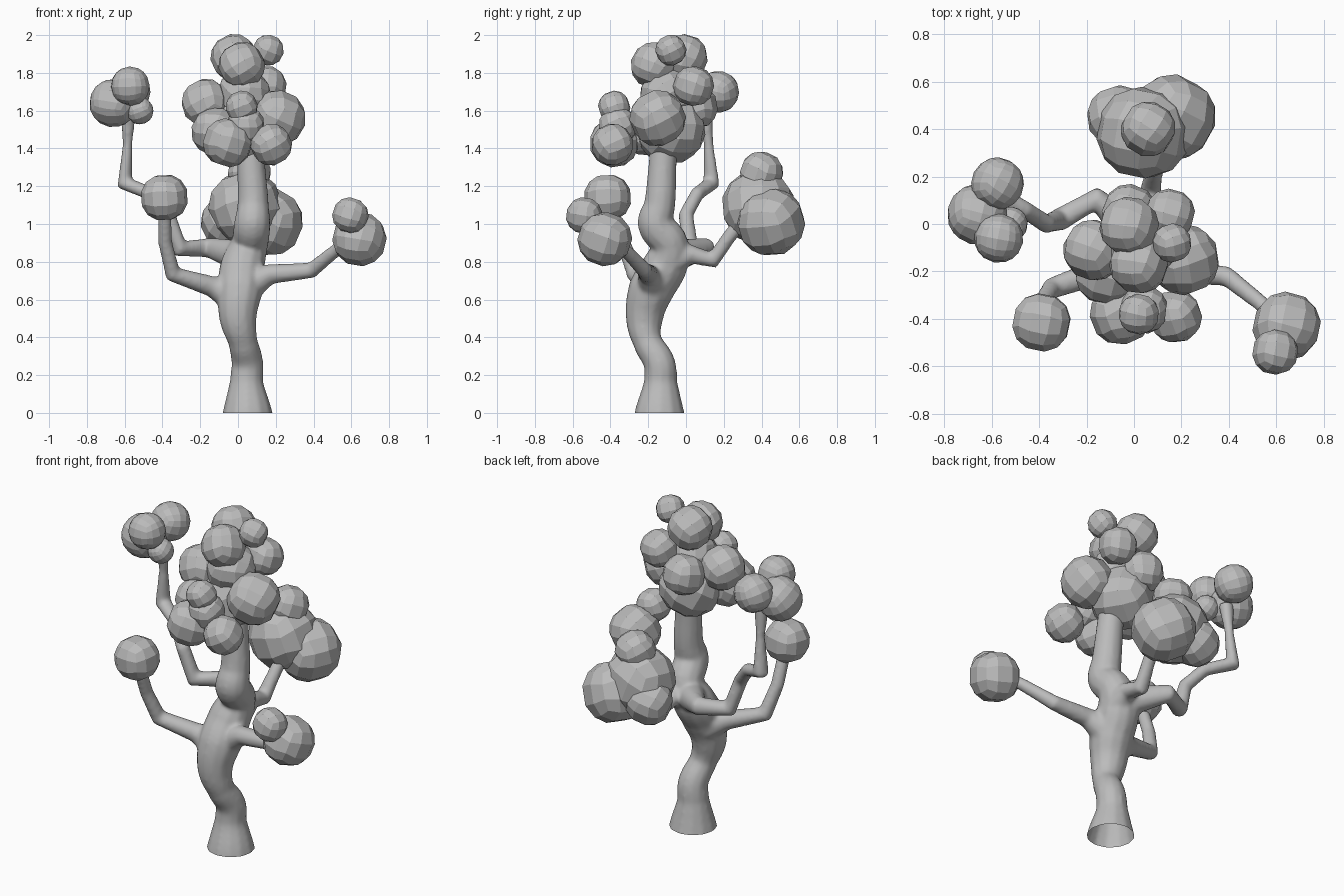
import bpy, bmesh, math, random
from mathutils import Matrix, Euler

cube = bpy.data.objects.get("Cube")
if cube:
    bpy.data.objects.remove(cube)

random.seed(4)
scene = bpy.context.scene

grey = bpy.data.materials.new("plain_grey")
grey.use_nodes = True
grey.diffuse_color = (0.5, 0.5, 0.5, 1)
grey.node_tree.nodes["Principled BSDF"].inputs["Base Color"].default_value = (0.5, 0.5, 0.5, 1)


def add_tube(bm, points, handles):
    """Add a capped tapering tube through (x, y, z, radius) points."""
    curve = bpy.data.curves.new("limb_path", "CURVE")
    curve.dimensions = "3D"
    curve.bevel_depth = 1
    curve.bevel_resolution = 4
    curve.resolution_u = 6
    curve.use_fill_caps = True
    spline = curve.splines.new("BEZIER")
    spline.bezier_points.add(len(points) - 1)
    for knot, (x, y, z, r) in zip(spline.bezier_points, points):
        knot.co = (x, y, z)
        knot.radius = r
        knot.handle_left_type = knot.handle_right_type = handles
    helper = bpy.data.objects.new("limb_helper", curve)
    scene.collection.objects.link(helper)
    bpy.context.view_layer.update()
    mesh = bpy.data.meshes.new_from_object(helper.evaluated_get(bpy.context.evaluated_depsgraph_get()))
    bm.from_mesh(mesh)
    bpy.data.objects.remove(helper)
    bpy.data.meshes.remove(mesh)


def add_foliage(name, balls, cuts=2, turn=1.0):
    """Clump of faceted balls, each a subdivided cube pushed out to a sphere."""
    bm = bmesh.new()
    for x, y, z, r in balls:
        ball = bmesh.new()
        bmesh.ops.create_cube(ball, size=2)
        bmesh.ops.subdivide_edges(ball, edges=ball.edges[:], cuts=cuts, use_grid_fill=True)
        for v in ball.verts:
            v.co = v.co.normalized() * r * 1.04
        spin = Euler([random.uniform(-0.6, 0.6) * turn for _ in range(3)]).to_matrix().to_4x4()
        ball.transform(Matrix.Translation((x, y, z)) @ spin)
        part = bpy.data.meshes.new("ball")
        ball.to_mesh(part)
        ball.free()
        bm.from_mesh(part)
        bpy.data.meshes.remove(part)
    mesh = bpy.data.meshes.new(name)
    bm.to_mesh(mesh)
    bm.free()
    mesh.materials.append(grey)
    scene.collection.objects.link(bpy.data.objects.new(name, mesh))


# Winding trunk, then the four angular branches
trunk = [(.05, -.14, -.06, .145), (.05, -.14, 0, .134), (.045, -.135, .17, .088), (.05, -.14, .26, .085),
         (.025, -.205, .38, .078), (0, -.22, .5, .1), (.01, -.185, .65, .122), (.025, -.11, .78, .12),
         (.06, -.085, .89, .1), (.075, -.16, 1.0, .098), (.08, -.14, 1.1, .084), (.07, -.125, 1.3, .076),
         (.06, -.11, 1.5, .07)]
right_front_branch = [(-.03, -.18, .62, .09), (-.14, -.2, .67, .056), (-.345, -.27, .735, .046),
                      (-.385, -.33, .9, .038), (-.39, -.41, 1.12, .036)]
right_back_branch = [(.02, -.07, .83, .09), (-.16, .105, .875, .053), (-.31, .02, .87, .05),
                     (-.37, 0, 1.05, .04), (-.46, .06, 1.16, .038), (-.6, .135, 1.215, .046),
                     (-.585, .12, 1.42, .026), (-.58, .1, 1.6, .042)]
left_branch = [(.05, -.17, .67, .09), (.17, -.2, .735, .055), (.39, -.22, .755, .043),
               (.53, -.33, .87, .035), (.63, -.42, .95, .034)]
back_branch = [(.06, -.08, .8, .085), (.07, .03, .84, .052), (.07, .145, .81, .046),
               (.085, .22, .92, .038), (.1, .32, 1.05, .038)]

bm = bmesh.new()
add_tube(bm, trunk, "AUTO")
for limb in (right_front_branch, right_back_branch, left_branch, back_branch):
    add_tube(bm, limb, "VECTOR")
mesh = bpy.data.meshes.new("limbs")
bm.to_mesh(mesh)
bm.free()
tree = bpy.data.objects.new("trunk_and_branches", mesh)
scene.collection.objects.link(tree)

# Fuse the limbs into one skin and soften the forks
fuse = tree.modifiers.new("fuse", "REMESH")
fuse.mode = "VOXEL"
fuse.voxel_size = 0.012
soften = tree.modifiers.new("soften", "SMOOTH")
soften.factor = 0.5
soften.iterations = 8
bpy.context.view_layer.update()
skin = bpy.data.meshes.new_from_object(tree.evaluated_get(bpy.context.evaluated_depsgraph_get()))
tree.modifiers.clear()
tree.data = skin
bpy.data.meshes.remove(mesh)

# Cut the foot flat and leave it open
bm = bmesh.new()
bm.from_mesh(skin)
bmesh.ops.bisect_plane(bm, geom=bm.verts[:] + bm.edges[:] + bm.faces[:],
                       plane_co=(0, 0, 0), plane_no=(0, 0, 1), clear_inner=True)
for f in bm.faces:
    f.smooth = True
bm.to_mesh(skin)
bm.free()
skin.name = "trunk_and_branches"
skin.materials.clear()
skin.materials.append(grey)

# Foliage clumps
add_foliage("crown_foliage", [
    (-.02, -.01, 1.88, .122), (.02, -.17, 1.84, .12), (.16, -.08, 1.92, .08), (.15, .04, 1.73, .105),
    (-.17, -.11, 1.64, .125), (.21, -.15, 1.56, .145), (.02, -.38, 1.62, .083), (-.055, -.38, 1.43, .127),
    (.175, -.39, 1.42, .108), (-.02, .05, 1.62, .115), (.02, -.08, 1.5, .178), (-.12, -.21, 1.49, .125),
    (.03, -.1, 1.68, .14), (.04, -.36, 1.52, .1)])
add_foliage("right_front_foliage", [(-.39, -.415, 1.14, .123)], turn=.5)
add_foliage("right_back_foliage", [
    (-.575, .17, 1.7, .107), (-.66, .04, 1.64, .123), (-.57, -.06, 1.73, .1), (-.52, 0, 1.6, .07)], cuts=3)
add_foliage("left_foliage", [(.643, -.43, .92, .14), (.595, -.54, 1.045, .094)])
add_foliage("back_foliage", [
    (.165, .45, 1.01, .175), (-.065, .45, 1.01, .13), (.04, .385, 1.09, .192), (.06, .4, 1.27, .112)])
